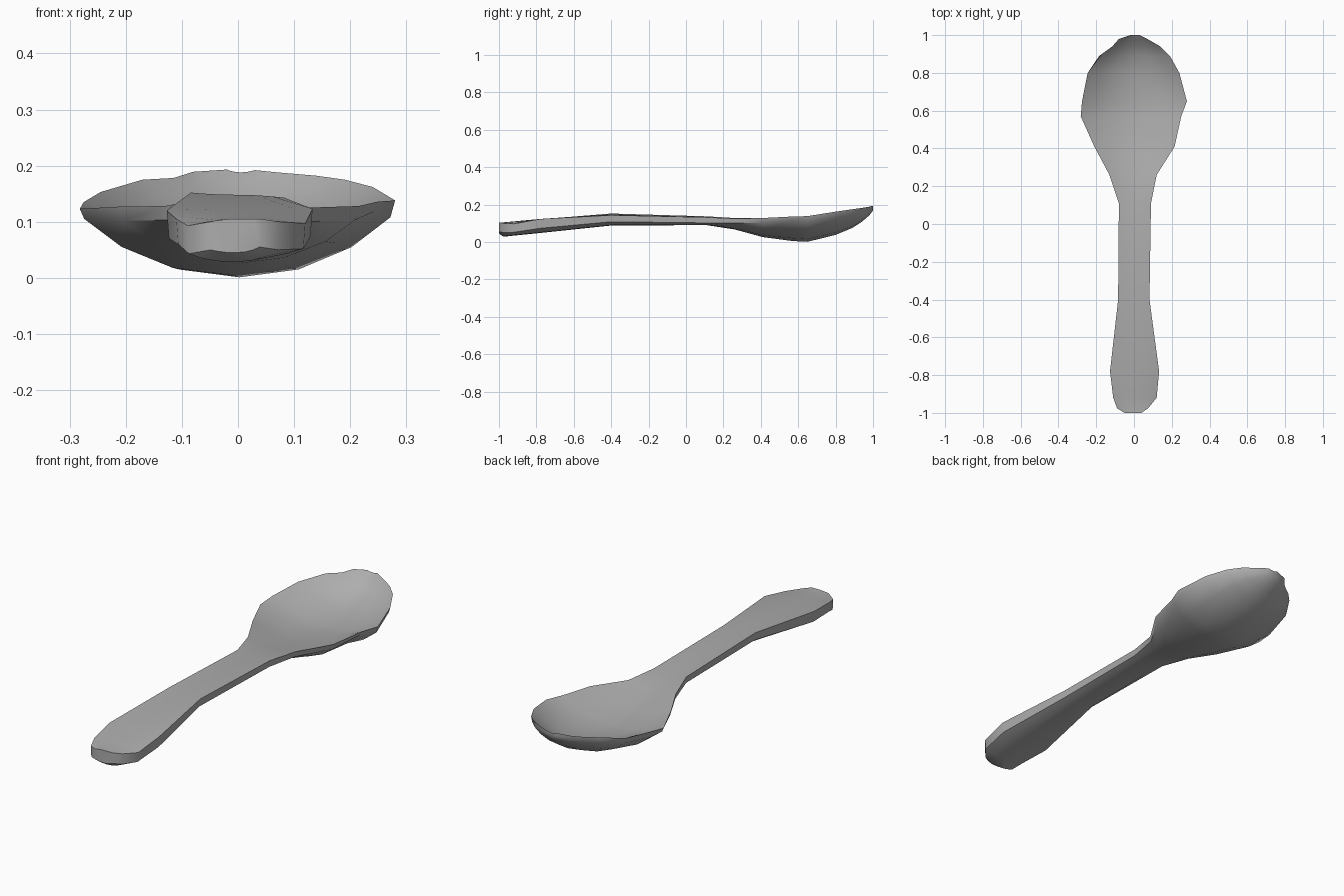
import bpy
import bmesh

if "Cube" in bpy.data.objects:
    bpy.data.objects.remove(bpy.data.objects["Cube"])

metal = bpy.data.materials.new("plain grey")
metal.use_nodes = True
grey = (0.42, 0.42, 0.42, 1)
metal.diffuse_color = grey
metal.node_tree.nodes["Principled BSDF"].inputs["Base Color"].default_value = grey

# Stations from handle end to bowl tip:
# y, left x, right x, left rim z, right rim z, middle top z, side height, bottom z
stations = [
    (-1.00, -.05, .04, .10, .105, .105, .05, .045),
    (-.975, -.09, .075, .093, .10, .105, .05, .028),
    (-.92, -.11, .12, .105, .097, .11, .045, .034),
    (-.78, -.127, .133, .12, .123, .123, .05, .048),
    (-.40, -.084, .082, .152, .143, .148, .035, .088),
    (.11, -.08, .09, .137, .132, .133, .03, .09),
    (.26, -.13, .12, .128, .125, .112, .025, .067),
    (.41, -.21, .215, .127, .128, .082, .025, .026),
    (.57, -.282, .25, .123, .136, .066, .018, .005),
    (.65, -.275, .28, .135, .138, .066, .03, .001),
    (.80, -.245, .24, .153, .162, .08, .025, .038),
    (.89, -.19, .19, .175, .175, .108, .025, .075),
    (.94, -.115, .14, .178, .182, .135, .025, .108),
    (.98, -.08, .07, .189, .188, .172, .02, .142),
    (1.0, -.02, .03, .193, .192, .188, .015, .168),
]


def cross_section(y, left, right, zl, zr, top, side, low):
    """Closed loop: left rim, underside, right rim, hollow."""
    mid, half = (left + right) / 2, (right - left) / 2
    pts = [(left, zl), (mid - half * .97, max(zl - side, low))]
    for t in (-.72, -.38, 0, .38, .72):
        wall = (zl if t < 0 else zr) - side
        pts.append((mid + t * half, low + (wall - low) * abs(t) ** 2.1))
    pts += [(mid + half * .97, max(zr - side, low)), (right, zr)]
    for t in (.75, .4, 0, -.4, -.75):
        rim = zl if t < 0 else zr
        pts.append((mid + t * half, top + (rim - top) * abs(t) ** 2))
    return [(x, y, z) for x, z in pts]


# Loft the spoon through all stations
bm = bmesh.new()
rings = [[bm.verts.new(p) for p in cross_section(*s)] for s in stations]
for a, b in zip(rings, rings[1:]):
    for i in range(len(a)):
        j = (i + 1) % len(a)
        bm.faces.new((a[i], a[j], b[j], b[i]))
bm.faces.new(rings[0])
bm.faces.new(rings[-1])

# Small chip in the rim near the bowl tip
chip = rings[11][0]
chip.co.x += .02
chip.co.y += .01

bmesh.ops.recalc_face_normals(bm, faces=bm.faces)
mesh = bpy.data.meshes.new("spoon")
bm.to_mesh(mesh)
bm.free()
spoon = bpy.data.objects.new("spoon", mesh)
bpy.context.collection.objects.link(spoon)
mesh.materials.append(metal)

bpy.context.view_layer.objects.active = spoon
spoon.select_set(True)
bpy.ops.object.shade_smooth_by_angle(angle=0.7)
